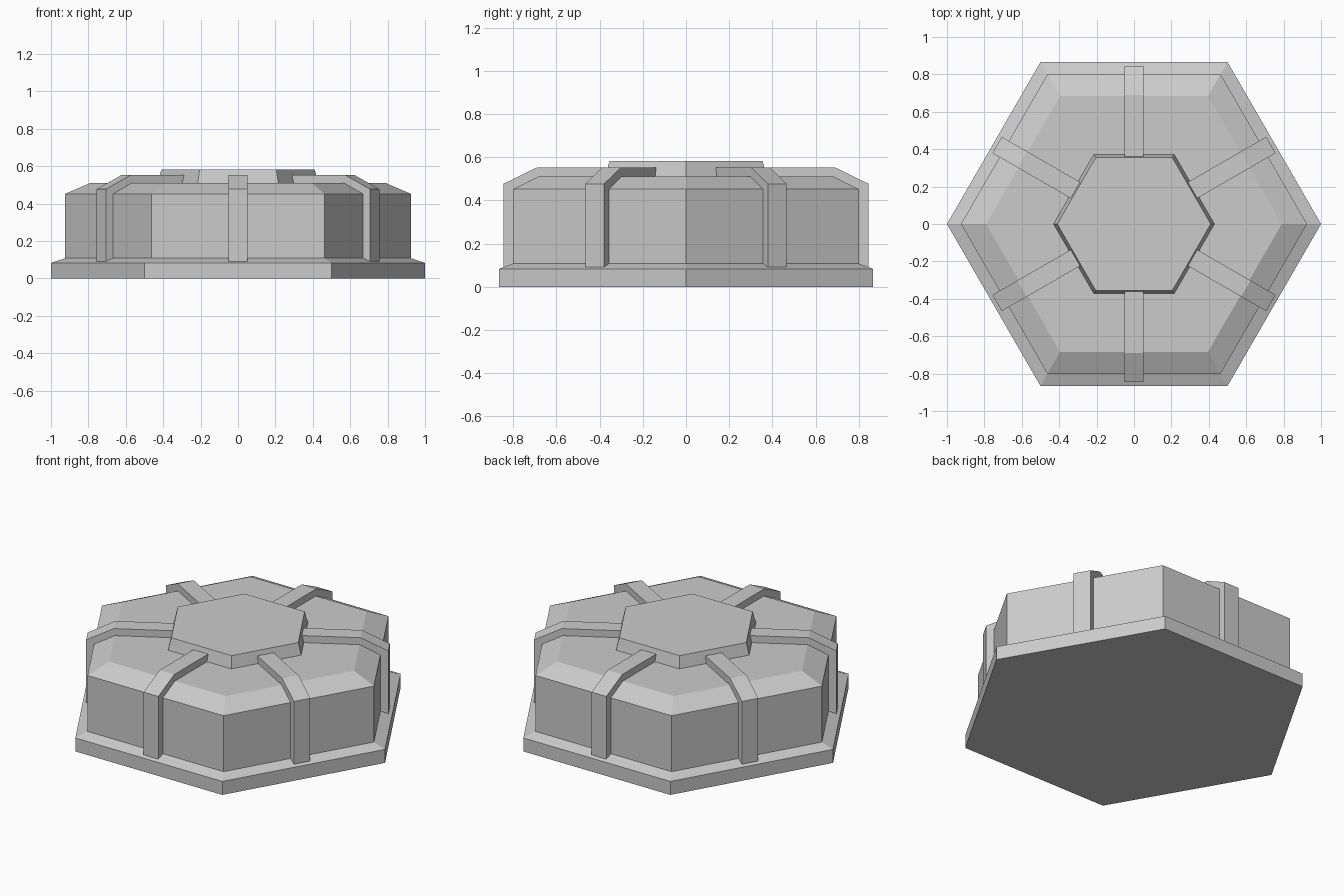
import bpy
from math import cos, sin, pi, radians

if "Cube" in bpy.data.objects:
    bpy.data.objects.remove(bpy.data.objects["Cube"])


def make_object(name, verts, faces):
    mesh = bpy.data.meshes.new(name)
    mesh.from_pydata(verts, [], faces)
    mesh.update()
    obj = bpy.data.objects.new(name, mesh)
    bpy.context.collection.objects.link(obj)
    return obj


def hex_stack(name, rings):
    """Closed hexagonal solid from (corner radius, z) rings, bottom to top."""
    verts = [(r * cos(k * pi / 3), r * sin(k * pi / 3), z)
             for r, z in rings for k in range(6)]
    faces = [tuple(range(5, -1, -1))]
    for i in range(len(rings) - 1):
        for k in range(6):
            a, b = i * 6 + k, i * 6 + (k + 1) % 6
            faces.append((a, b, b + 6, a + 6))
    top = (len(rings) - 1) * 6
    faces.append(tuple(range(top, top + 6)))
    return make_object(name, verts, faces)


def rib(name, profile, width, angle):
    """Extrude a (radius, z) profile sideways and turn it around z."""
    n = len(profile)
    verts = [(r, s * width / 2, z) for s in (-1, 1) for r, z in profile]
    faces = [tuple(range(n)), tuple(range(2 * n - 1, n - 1, -1))]
    faces += [((i + 1) % n, i, i + n, (i + 1) % n + n) for i in range(n)]
    obj = make_object(name, verts, faces)
    obj.rotation_euler.z = angle
    return obj


# Flanged base and chamfered body
hex_stack("body", [(1.0, 0.0), (1.0, 0.083), (0.925, 0.108),
                   (0.925, 0.452), (0.79, 0.51)])

# Raised centre cap
hex_stack("centre_cap", [(0.43, 0.51), (0.41, 0.582)])

# Six bent ribs, one over the middle of each side
rib_profile = [(0.80, 0.09), (0.845, 0.09), (0.845, 0.477), (0.69, 0.553),
               (0.355, 0.553), (0.355, 0.51), (0.685, 0.51), (0.80, 0.452)]
for k in range(6):
    rib(f"rib_{k + 1}", rib_profile, 0.10, radians(30 + 60 * k))
